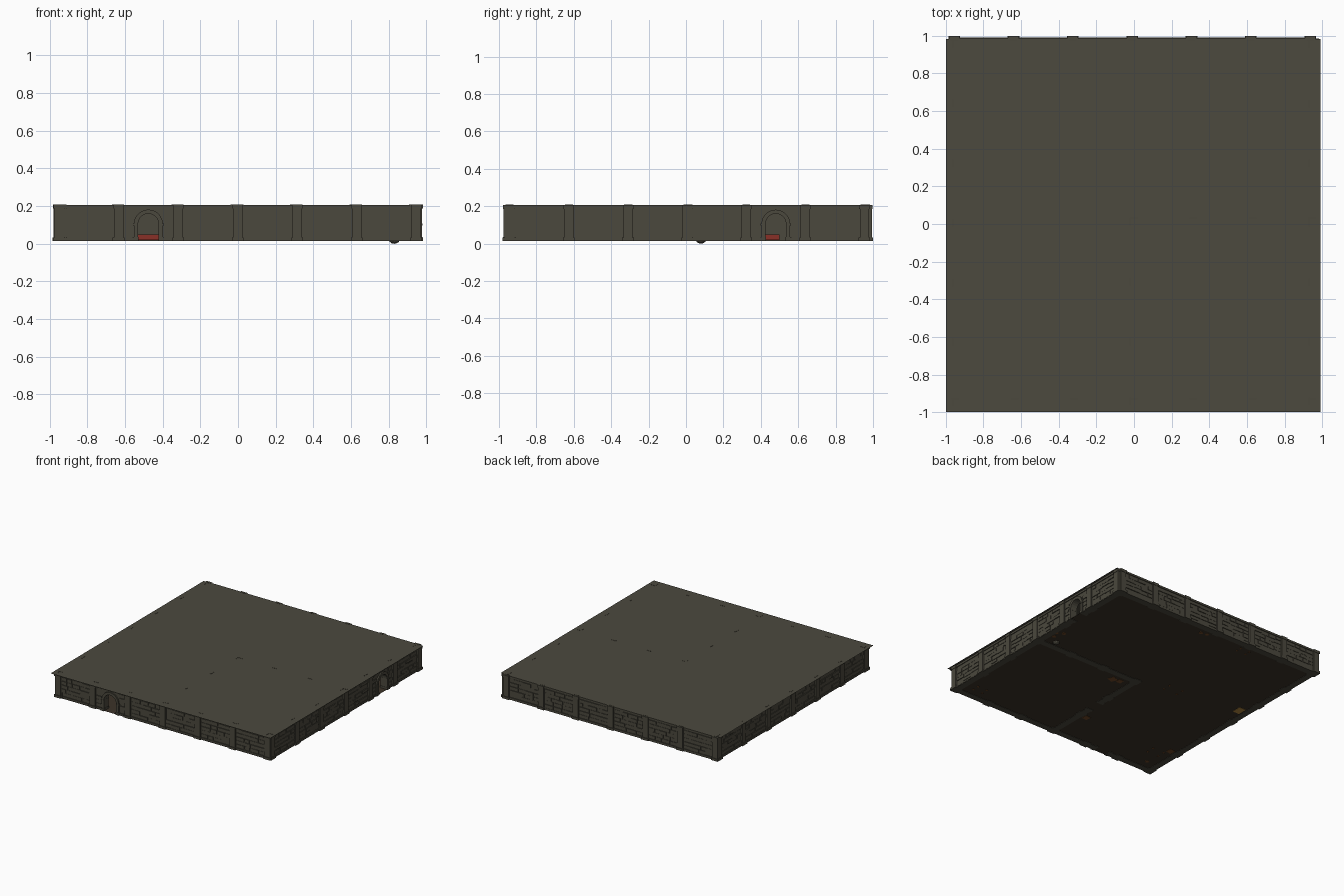
import bpy, bmesh, math, random
from mathutils import Matrix, Vector

if "Cube" in bpy.data.objects:
    bpy.data.objects.remove(bpy.data.objects["Cube"])

random.seed(4)
ZB, ZT = 0.015, 0.207          # wall bottom and top
CORE = 0.019                   # half thickness of the wall core
R, SPRING = 0.055, 0.105       # doorway half width and arch spring height


def material(name, r, g, b):
    m = bpy.data.materials.new(name)
    m.diffuse_color = (r, g, b, 1)
    m.use_nodes = True
    m.node_tree.nodes["Principled BSDF"].inputs["Base Color"].default_value = m.diffuse_color
    return m


STONE = material("stone", 0.070, 0.065, 0.047)
SLAB = material("ceiling_stone", 0.072, 0.067, 0.049)
EARTH = material("earth", 0.045, 0.033, 0.022)
WOOD = material("wood", 0.16, 0.065, 0.02)
GOLD = material("straw", 0.45, 0.25, 0.05)
CLOTH = material("red_cloth", 0.25, 0.03, 0.02)


def box(bm, x0, x1, y0, y1, z0, z1):
    m = Matrix.Translation(((x0 + x1) / 2, (y0 + y1) / 2, (z0 + z1) / 2))
    bmesh.ops.create_cube(bm, size=1, matrix=m @ Matrix.Diagonal((x1 - x0, y1 - y0, z1 - z0, 1)))


def extrude_profile(bm, pts, y0, y1):
    f = bm.faces.new([bm.verts.new((x, y0, z)) for x, z in pts])
    g = bmesh.ops.extrude_face_region(bm, geom=[f])["geom"]
    bmesh.ops.translate(bm, vec=(0, y1 - y0, 0), verts=[v for v in g if isinstance(v, bmesh.types.BMVert)])


def finish(bm, name, mat, matrix=Matrix(), smooth=False):
    bmesh.ops.recalc_face_normals(bm, faces=bm.faces)
    me = bpy.data.meshes.new(name)
    bm.to_mesh(me)
    bm.free()
    me.materials.append(mat)
    ob = bpy.data.objects.new(name, me)
    bpy.context.collection.objects.link(ob)
    ob.matrix_world = matrix
    if smooth:
        for p in me.polygons:
            p.use_smooth = len(p.vertices) == 4
    return ob


def arch(cx, r, n=10):
    return [(cx + r * math.cos(math.pi * i / n), SPRING + r * math.sin(math.pi * i / n)) for i in range(n + 1)]


def brick_course(bm, x0, x1, z0, z1, side):
    x = x0
    while x < x1 - 0.01:
        e = x + random.uniform(0.04, 0.10)
        if e > x1 - 0.03:
            e = x1
        d = CORE + random.uniform(0.001, 0.007)
        drop = random.choice((0, 0, 0, 0.005))
        if random.random() > 0.08:
            box(bm, x + 0.0015, e - 0.0015, *sorted((side * (CORE - 0.004), side * d)), z0 + drop, z1 - 0.003)
        x = e


def wall(name, origin, angle, pitch, count, door=None):
    place = Matrix.Translation(Vector(origin)) @ Matrix.Rotation(angle, 4, 'Z')
    core, bricks, piers, frame = (bmesh.new() for _ in range(4))
    for s in range(count):
        a, b = s * pitch, (s + 1) * pitch
        cx = (a + b) / 2
        if s == door:
            pts = [(a, ZB), (a, ZT), (b, ZT), (b, ZB), (cx + R, ZB)] + arch(cx, R) + [(cx - R, ZB)]
            extrude_profile(core, pts, -CORE, CORE)
            # arch surround on both faces
            ring = [(cx + R + 0.022, ZB)] + arch(cx, R + 0.022) + [(cx - R - 0.022, ZB), (cx - R, ZB)]
            ring += arch(cx, R)[::-1] + [(cx + R, ZB)]
            extrude_profile(frame, ring, -0.030, 0.030)
            for sg in (-1, 1):
                x = cx + sg * (R + 0.013)
                box(frame, x - 0.015, x + 0.015, -0.033, 0.033, ZB, 0.035)
                box(frame, x - 0.014, x + 0.014, -0.032, 0.032, SPRING - 0.008, SPRING + 0.002)
        else:
            box(core, a, b, -CORE, CORE, ZB, ZT)
        for side in (-1, 1):
            for row in range(5):
                z0 = 0.034 + row * 0.031
                z1 = z0 + 0.031
                if s == door:
                    brick_course(bricks, a + 0.028, cx - R - 0.024, z0, z1, side)
                    brick_course(bricks, cx + R + 0.024, b - 0.028, z0, z1, side)
                else:
                    brick_course(bricks, a + 0.028, b - 0.028, z0, z1, side)
        # plinth and coping
        for l, r in ([(a, cx - R), (cx + R, b)] if s == door else [(a, b)]):
            box(core, l, r, -0.026, 0.026, ZB, 0.033)
        box(core, a, b, -0.025, 0.025, 0.191, ZT)
    for s in range(count + 1):
        x = s * pitch
        box(piers, x - 0.025, x + 0.025, -0.031, 0.031, 0.03, 0.192)
        box(piers, x - 0.031, x + 0.031, -0.036, 0.036, ZB, 0.034)
        box(piers, x - 0.028, x + 0.028, -0.034, 0.034, 0.186, 0.2075)
        box(piers, x - 0.02, x + 0.02, 0.012, 0.020, 0.2, 0.2095)
    finish(core, name + "_core", STONE, place)
    finish(bricks, name + "_bricks", STONE, place)
    finish(piers, name + "_pilasters", STONE, place)
    if door is None:
        frame.free()
    else:
        finish(frame, name + "_door_arch", STONE, place)


# outer walls and the two walls of the inner room
Q = math.pi / 2
wall("front_wall", (-0.95, -0.945, 0), 0, 0.316, 6, door=1)
wall("back_wall", (-0.955, 0.963, 0), 0, 0.315, 6)
wall("left_wall", (-0.945, -0.945, 0), Q, 0.317, 6)
wall("right_wall", (0.947, -0.942, 0), Q, 0.316, 6, door=4)
wall("room_back_wall", (0, 0.015, 0), 0, 0.315, 3)
wall("room_side_wall", (-0.005, -0.942, 0), Q, 0.318, 3, door=1)


# ceiling and floor sheets
def sheet(name, x0, x1, y0, y1, z, mat):
    bm = bmesh.new()
    bm.faces.new([bm.verts.new(p) for p in ((x0, y0, z), (x1, y0, z), (x1, y1, z), (x0, y1, z))])
    finish(bm, name, mat)


sheet("ceiling", -0.998, 0.99, -0.998, 0.982, 0.208, SLAB)
sheet("floor", -0.975, 0.975, -0.975, 0.975, 0.018, EARTH)


# furniture whose feet poke slightly through the floor
def table(x, y, w, d):
    bm = bmesh.new()
    box(bm, x - w, x + w, y - d, y + d, 0.064, 0.072)
    for sx in (-1, 1):
        for sy in (-1, 1):
            px, py = x + sx * (w - 0.008), y + sy * (d - 0.008)
            box(bm, px - 0.006, px + 0.006, py - 0.006, py + 0.006, 0.014, 0.065)
    finish(bm, "table", WOOD)


def crate(x, y, s, turn):
    bm = bmesh.new()
    box(bm, -s, s, -s, s, 0.0165, 0.0165 + 2 * s)
    finish(bm, "crate", WOOD, Matrix.Translation((x, y, 0)) @ Matrix.Rotation(turn, 4, 'Z'))


def barrel(x, y, z=0.016):
    bm = bmesh.new()
    prof = [(0.016, 0), (0.021, 0.025), (0.016, 0.05)]
    rings = [[bm.verts.new((r * math.cos(i * math.pi / 6), r * math.sin(i * math.pi / 6), h)) for i in range(12)]
             for r, h in prof]
    for lo, hi in zip(rings, rings[1:]):
        for i in range(12):
            bm.faces.new((lo[i], lo[(i + 1) % 12], hi[(i + 1) % 12], hi[i]))
    bm.faces.new(rings[0])
    bm.faces.new(rings[-1])
    finish(bm, "barrel", WOOD, Matrix.Translation((x, y, z)), True)


for x, y in ((0.92, 0.19), (0.87, 0.22), (0.90, 0.14), (0.09, 0.89), (0.04, 0.90), (-0.84, -0.85)):
    barrel(x, y)
for x, y, w, d in ((0.81, -0.83, 0.05, 0.035), (-0.33, 0.88, 0.05, 0.03), (-0.8, -0.7, 0.06, 0.04), (-0.3, 0.1, 0.07, 0.04)):
    table(x, y, w, d)
for x, y, s, t in ((0.15, -0.07, 0.028, 0.3), (0.09, -0.06, 0.022, 0), (-0.88, -0.62, 0.025, 0.2), (-0.07, -0.64, 0.024, 0.1)):
    crate(x, y, s, t)

# straw bed, red rug and a rounded rock reaching below the floor
bm = bmesh.new()
box(bm, -0.91, -0.85, 0.14, 0.22, 0.0165, 0.035)
finish(bm, "straw_bed", GOLD)
bm = bmesh.new()
box(bm, -0.54, -0.42, 0.3, 0.5, 0.019, 0.05)
finish(bm, "covered_bench", CLOTH)
bm = bmesh.new()
bmesh.ops.create_icosphere(bm, subdivisions=2, radius=1,
                           matrix=Matrix.Translation((0.83, 0.08, 0.02)) @ Matrix.Diagonal((0.028, 0.028, 0.02, 1)))
finish(bm, "rock", STONE)
